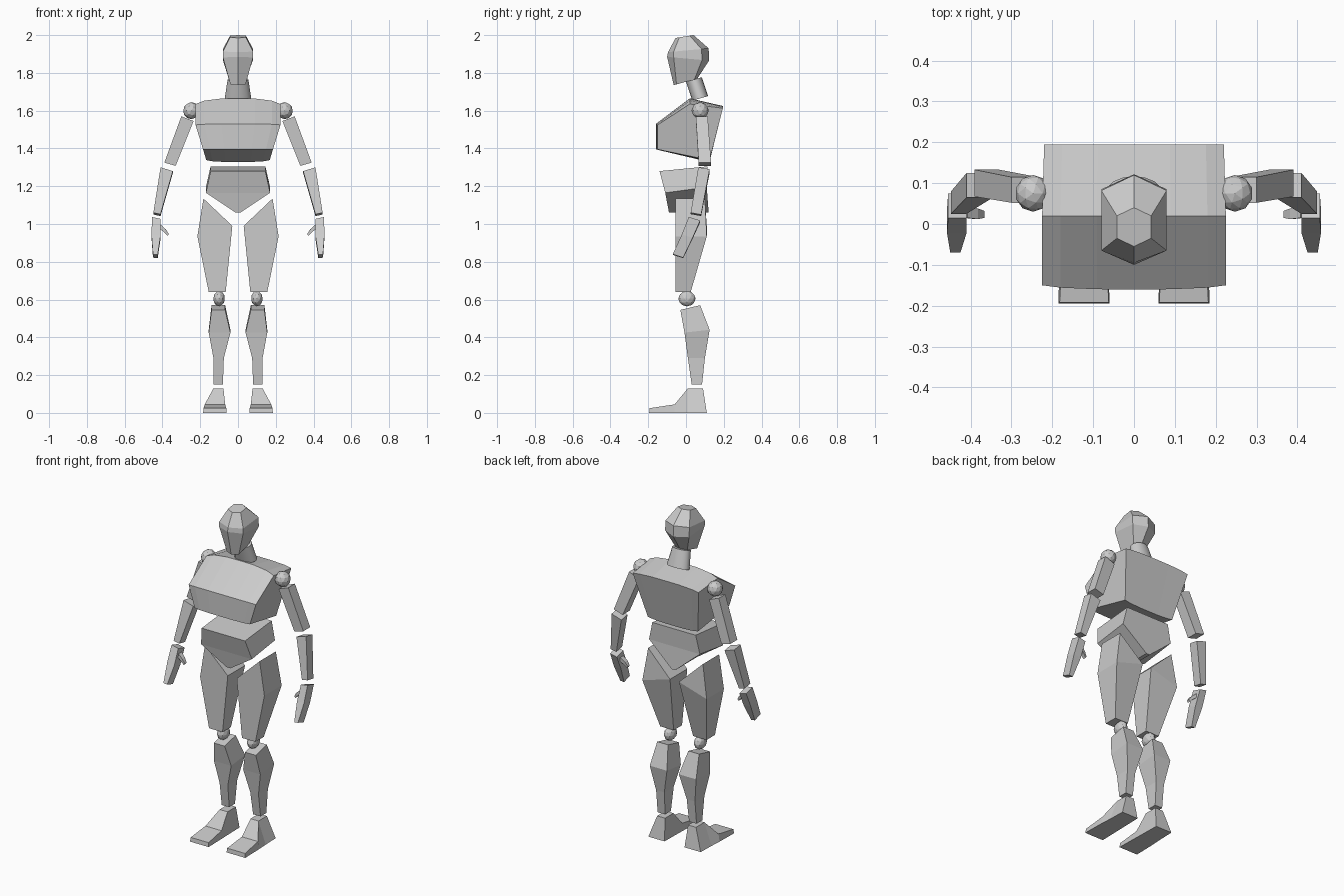
import bpy, bmesh
from math import cos, sin, pi
from mathutils import Matrix

if "Cube" in bpy.data.objects:
    bpy.data.objects.remove(bpy.data.objects["Cube"])


def finish(name, bm, mirror=False, smooth=False):
    bmesh.ops.recalc_face_normals(bm, faces=bm.faces)
    me = bpy.data.meshes.new(name)
    bm.to_mesh(me)
    bm.free()
    ob = bpy.data.objects.new(name, me)
    bpy.context.collection.objects.link(ob)
    if mirror:
        mod = ob.modifiers.new("Mirror", 'MIRROR')
        mod.use_mirror_merge = False
    if smooth:
        bpy.context.view_layer.objects.active = ob
        ob.select_set(True)
        bpy.ops.object.shade_smooth_by_angle(angle=0.6)
        ob.select_set(False)
    return ob


def loft(name, rings, mirror=False, smooth=False):
    """Skin a list of equal-sized point rings and cap both ends."""
    bm = bmesh.new()
    vs = [[bm.verts.new(p) for p in r] for r in rings]
    n = len(rings[0])
    for a, b in zip(vs, vs[1:]):
        for i in range(n):
            j = (i + 1) % n
            bm.faces.new((a[i], a[j], b[j], b[i]))
    bm.faces.new(vs[0])
    bm.faces.new(vs[-1])
    return finish(name, bm, mirror, smooth)


def quad(xo, xi, yf, yb, zo, zi=None, dz=0):
    """Four-sided limb section: outer/inner x, front/back y, outer/inner z, back rise."""
    zi = zo if zi is None else zi
    return [(xo, yf, zo), (xi, yf, zi), (xi, yb, zi + dz), (xo, yb, zo + dz)]


def hexagon(w, yf, ysf, ysb, yb, zf, zb):
    """Six-sided head section, tilted from front z to back z."""
    pts = [(0, yf), (w, ysf), (w, ysb), (0, yb), (-w, ysb), (-w, ysf)]
    return [(x, y, zf + (zb - zf) * (y - yf) / (yb - yf)) for x, y in pts]


def ball(name, centre, size):
    bm = bmesh.new()
    m = Matrix.Translation(centre) @ Matrix.Diagonal((*size, 1))
    bmesh.ops.create_icosphere(bm, subdivisions=2, radius=1, matrix=m)
    return finish(name, bm, True)


# Head
loft("head", [
    hexagon(.042, -.055, -.035, .02, .04, 1.985, 2.0),
    hexagon(.08, -.095, -.065, .082, .12, 1.91, 1.93),
    hexagon(.08, -.1, -.065, .085, .122, 1.885, 1.865),
    hexagon(.04, -.065, -.05, .045, .06, 1.735, 1.77)])

# Neck
def neck_ring(cy, cz, rx, ry, n=16):
    return [(rx * cos(2 * pi * i / n), cy + ry * sin(2 * pi * i / n),
             cz + .012 * sin(2 * pi * i / n)) for i in range(n)]

loft("neck", [neck_ring(.042, 1.765, .055, .042), neck_ring(.075, 1.665, .07, .042)],
     smooth=True)

# Chest: side profile (y, z, half width, edge drop) swept across x with a slight bulge
profile = [(-.16, 1.53, .225, .005), (.02, 1.665, .225, .03), (.195, 1.625, .22, .012),
           (.125, 1.328, .168, -.01), (-.16, 1.395, .185, 0)]
columns = []
for f in (-1, -.8, -.4, 0, .4, .8, 1):
    k = f ** 4
    columns.append([(w * f, y + (.01 * k if y < -.1 else 0), z - d * k)
                    for y, z, w, d in profile])
loft("chest", columns)

# Pelvis
loft("pelvis", [
    quad(-.145, .145, -.14, .115, 1.28, dz=.025),
    quad(-.17, .17, -.11, .11, 1.165, dz=.03),
    quad(-.012, .012, -.09, .12, 1.06)])

# Legs
loft("thigh", [
    quad(-.183, -.178, -.055, .1, 1.135, 1.13),
    quad(-.215, -.03, -.055, .11, .935, .99),
    quad(-.155, -.065, -.055, .025, .64)], True)
ball("knee", (-.1, .005, .605), (.031, .046, .041))
loft("shin", [
    quad(-.14, -.068, -.03, .075, .545, dz=.025),
    quad(-.155, -.04, -.008, .125, .425, dz=.015),
    quad(-.13, -.075, .01, .1, .29),
    quad(-.13, -.08, .03, .085, .15)], True)

# Foot: side profile from heel to toe as bottom/top pairs
def foot_section(yt, yb, zt, xo, xi, xot, xit):
    return [(xo, yb, 0), (xi, yb, 0), (xit, yt, zt), (xot, yt, zt)]

loft("foot", [
    foot_section(.09, .11, .13, -.175, -.067, -.13, -.077),
    foot_section(.01, .01, .13, -.178, -.065, -.13, -.077),
    foot_section(-.06, -.06, .045, -.182, -.063, -.176, -.068),
    foot_section(-.192, -.195, .025, -.185, -.06, -.182, -.062)], True)

# Arms
ball("shoulder", (-.247, .075, 1.6), (.044, .045, .045))
loft("upper_arm", [
    quad(-.3, -.235, .052, .115, 1.57, 1.545),
    quad(-.39, -.33, .067, .133, 1.325, 1.308)], True)
loft("forearm", [
    quad(-.41, -.345, .065, .125, 1.3, 1.28, -.01),
    quad(-.448, -.41, .025, .08, 1.06, 1.052, -.01)], True)
loft("hand", [
    quad(-.455, -.41, .015, .075, 1.037, 1.027, -.018),
    quad(-.458, -.41, -.022, .035, .945, .94, -.018),
    quad(-.45, -.425, -.07, -.015, .84, .837, -.018)], True)
loft("thumb", [
    quad(-.415, -.408, .015, .045, .975, .995),
    quad(-.39, -.382, .012, .038, .955, .972),
    quad(-.373, -.366, .015, .032, .937, .947)], True)
